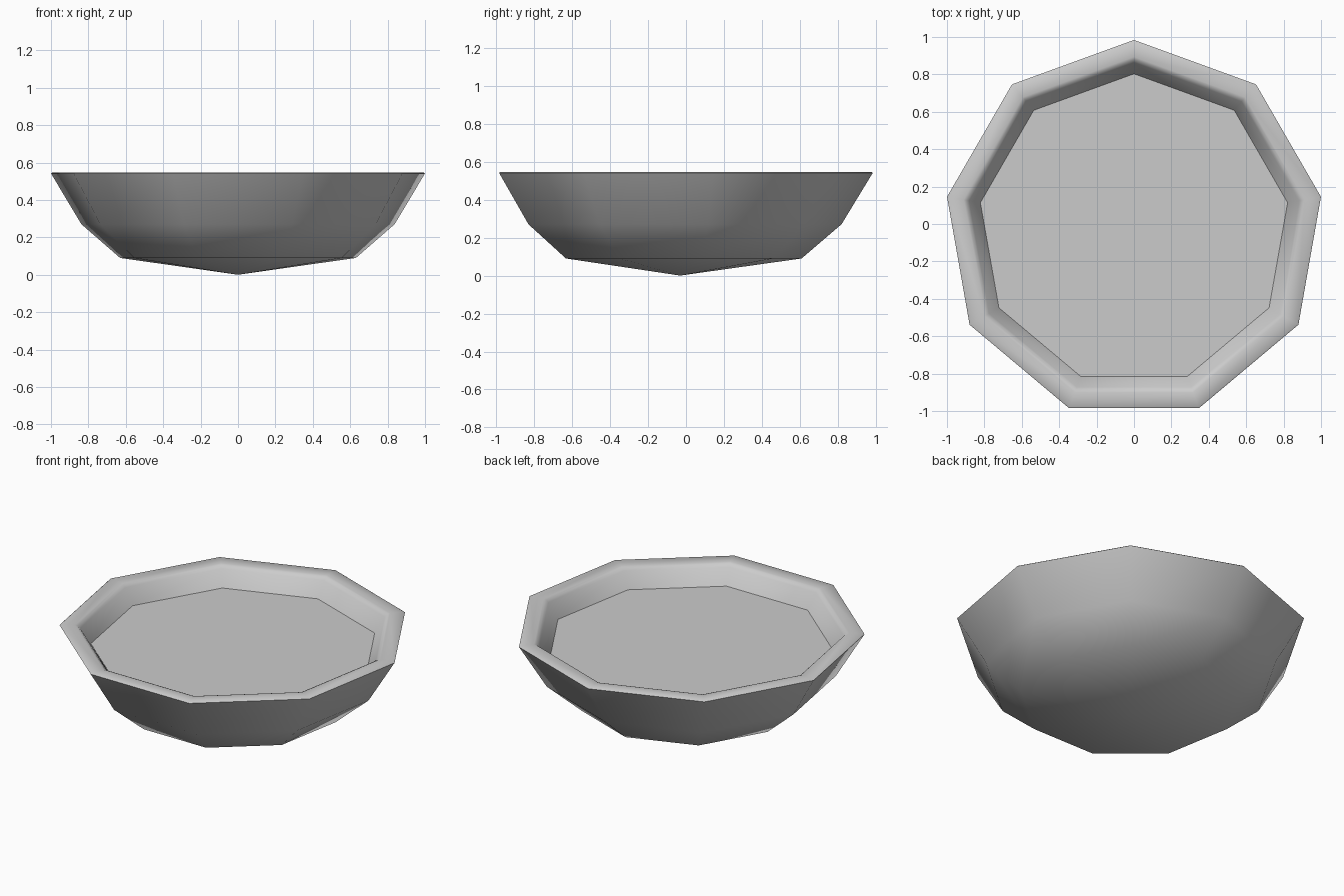
import bpy, bmesh, math

if "Cube" in bpy.data.objects:
    bpy.data.objects.remove(bpy.data.objects["Cube"])

SIDES = 9
CENTRE_Y = -0.031


def lathe(name, profile, angle):
    """Revolve (radius, z) points into a nine-sided body; radius 0 makes a pole."""
    bm = bmesh.new()
    rings = []
    for r, z in profile:
        if r == 0:
            rings.append([bm.verts.new((0, 0, z))] * SIDES)
            continue
        ring = []
        for i in range(SIDES):
            a = math.pi / 2 + 2 * math.pi * i / SIDES
            ring.append(bm.verts.new((r * math.cos(a), r * math.sin(a), z)))
        rings.append(ring)
    for low, high in zip(rings, rings[1:]):
        for i in range(SIDES):
            j = (i + 1) % SIDES
            quad = [low[i], low[j], high[j], high[i]]
            bm.faces.new(list(dict.fromkeys(quad)))
    bmesh.ops.recalc_face_normals(bm, faces=bm.faces)
    mesh = bpy.data.meshes.new(name)
    bm.to_mesh(mesh)
    bm.free()
    obj = bpy.data.objects.new(name, mesh)
    obj.location.y = CENTRE_Y
    bpy.context.collection.objects.link(obj)
    bpy.ops.object.select_all(action='DESELECT')
    obj.select_set(True)
    bpy.context.view_layer.objects.active = obj
    bpy.ops.object.shade_smooth_by_angle(angle=math.radians(angle))
    return obj


# Bowl: pointed base, flared wall, softened rim, inner wall
lathe("bowl", [
    (0, 0), (0.64, 0.09), (0.85, 0.27),
    (1.01, 0.533), (1.015, 0.541), (1.008, 0.546),
    (0.925, 0.546), (0.91, 0.54), (0.895, 0.525),
    (0.835, 0.43), (0.77, 0.32), (0.58, 0.15), (0, 0.07),
], 60)

# Flat filling inside the bowl
lathe("filling", [(0.834, 0.43), (0, 0.43)], 30)
